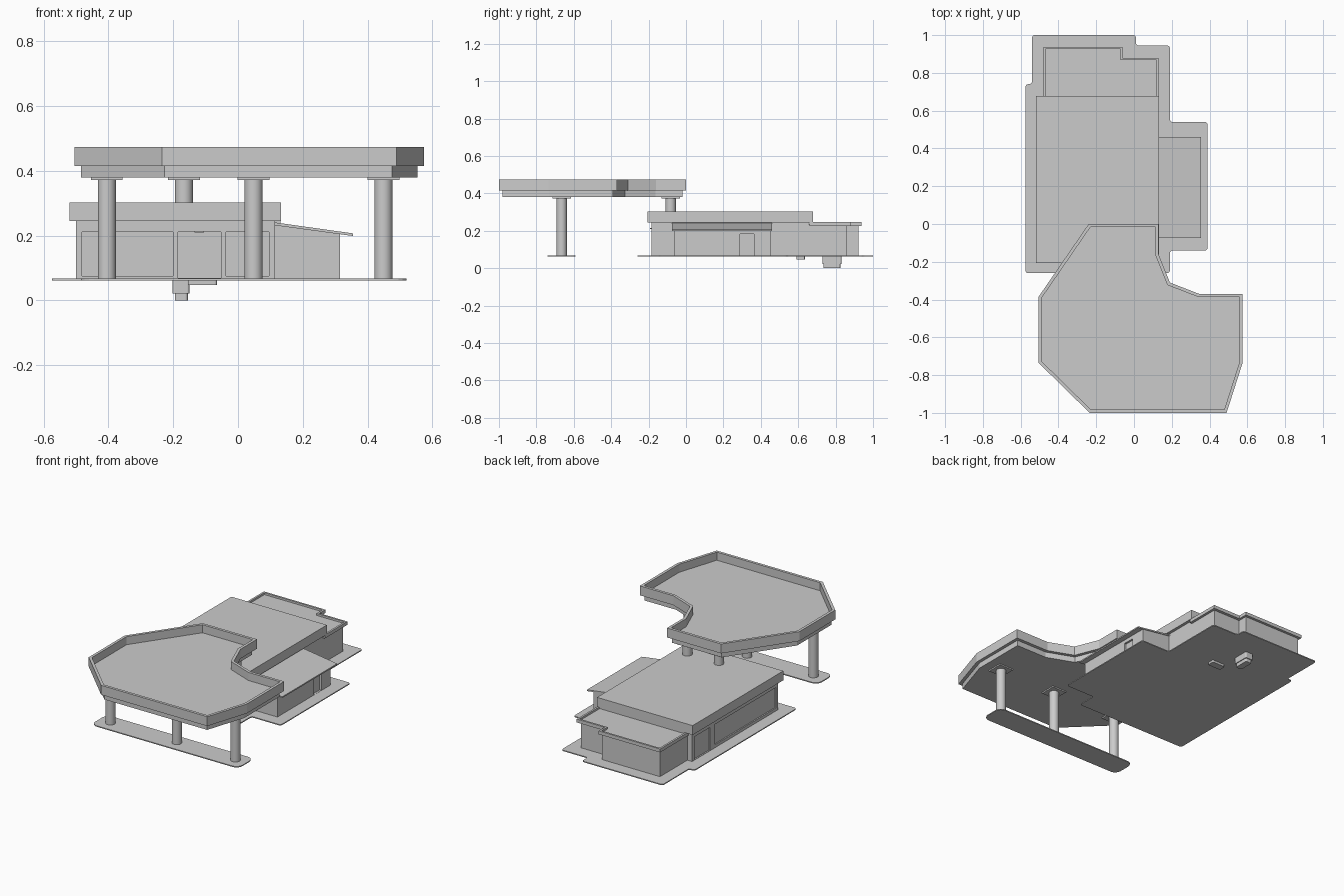
import bpy, bmesh
from mathutils import Vector

if "Cube" in bpy.data.objects:
    bpy.data.objects.remove(bpy.data.objects["Cube"])


def finish(name, bm):
    bmesh.ops.recalc_face_normals(bm, faces=bm.faces)
    me = bpy.data.meshes.new(name)
    bm.to_mesh(me)
    bm.free()
    ob = bpy.data.objects.new(name, me)
    bpy.context.collection.objects.link(ob)
    return ob


def prism(name, pts, z0, z1, rounding=0, rim=0, depth=0):
    """Extruded outline (counter-clockwise), optional rounded corners and sunken top."""
    bm = bmesh.new()
    base = bm.faces.new([bm.verts.new((x, y, z0)) for x, y in pts])
    ret = bmesh.ops.extrude_face_region(bm, geom=[base], use_keep_orig=True)
    top = [f for f in ret["geom"] if isinstance(f, bmesh.types.BMFace)]
    for v in {v for f in top for v in f.verts}:
        v.co.z = z1
    bmesh.ops.recalc_face_normals(bm, faces=bm.faces)
    if rounding:
        edges = [e for e in bm.edges if abs(e.verts[0].co.z - e.verts[1].co.z) > 1e-5]
        bmesh.ops.bevel(bm, geom=edges, offset=rounding, segments=4, profile=0.5, affect='EDGES')
    if rim:
        bmesh.ops.inset_region(bm, faces=top, thickness=rim, use_even_offset=True)
        ret = bmesh.ops.extrude_discrete_faces(bm, faces=top)
        for v in {v for f in ret["faces"] for v in f.verts}:
            v.co.z -= depth
    return finish(name, bm)


def inset(pts, d):
    """Move every edge of a counter-clockwise outline inward by d."""
    out = []
    for i, p in enumerate(pts):
        p = Vector(p)
        a = (p - Vector(pts[i - 1])).normalized()
        b = (Vector(pts[(i + 1) % len(pts)]) - p).normalized()
        n1, n2 = Vector((-a.y, a.x)), Vector((-b.y, b.x))
        out.append(tuple(p + (n1 + n2) * d / (1 + n1.dot(n2))))
    return out


def rect(x0, x1, y0, y1):
    return [(x0, y0), (x1, y0), (x1, y1), (x0, y1)]


def box(name, x0, x1, y0, y1, z0, z1, rounding=0):
    return prism(name, rect(x0, x1, y0, y1), z0, z1, rounding)


def side_profile(name, pts, y0, y1):
    """Outline in x/z swept along y."""
    bm = bmesh.new()
    base = bm.faces.new([bm.verts.new((x, y0, z)) for x, z in pts])
    ret = bmesh.ops.extrude_face_region(bm, geom=[base], use_keep_orig=True)
    for v in ret["geom"]:
        if isinstance(v, bmesh.types.BMVert):
            v.co.y = y1
    return finish(name, bm)


def column(name, x, y, z0, z1, r=0.028):
    bpy.ops.mesh.primitive_cylinder_add(vertices=32, radius=r, depth=z1 - z0,
                                        location=(x, y, (z0 + z1) / 2))
    bpy.context.object.name = name
    bpy.ops.object.shade_smooth_by_angle()


def carve(ob, boxes):
    """Cut shallow recesses into a wall."""
    for b in boxes:
        cutter = box("recess_cutter", *b)
        cutter.hide_render = True
        mod = ob.modifiers.new("recess", 'BOOLEAN')
        mod.object, mod.operation, mod.solver = cutter, 'DIFFERENCE', 'EXACT'
        bpy.context.view_layer.objects.active = ob
        bpy.ops.object.modifier_apply(modifier=mod.name)
        bpy.data.objects.remove(cutter)


G0, G = 0.061, 0.067  # slab underside and top

# Ground slab and column island
slab = [(-.575, -.26), (.19, -.26), (.19, -.14), (.39, -.14), (.39, .54), (.19, .54),
        (.19, .945), (.01, .945), (.01, 1), (-.54, 1), (-.54, .74), (-.575, .74)]
prism("ground_slab", slab, G0, G, rounding=.015)
box("column_island", -.485, .52, -.74, -.59, G0, G, rounding=.04)

# Shop walls with recessed windows and doors
walls = prism("shop_walls", [(-.50, -.185), (.115, -.185), (.115, .862), (-.073, .862),
                             (-.073, .922), (-.468, .922), (-.468, .655), (-.50, .655)], G - .001, .235)
D = .008
carve(walls, [(x0, x1, -.3, -.185 + D, z0, .211) for x0, x1, z0 in
              ((-.482, -.20, .075), (-.185, -.052, .069), (-.037, .095, .075))])
carve(walls, [(-.6, -.50 + D, y0, y1, z0, .211) for y0, y1, z0 in
              ((-.165, .43, .085), (.48, .63, .069))])
box("door_lamp", -.135, -.105, -.192, -.18, .209, .215)

# Main roof block and lower rear roof with rim
box("main_wall_top", -.50, .115, -.185, .655, .234, .246)
box("main_roof", -.52, .133, -.207, .678, .245, .303)
prism("rear_roof", [(-.48, .66), (.131, .66), (.131, .88), (-.06, .88), (-.06, .938), (-.48, .938)],
      .226, .247, rim=.012, depth=.012)

# Lean-to side room with sloping roof
room = side_profile("side_room", [(.11, G - .001), (.315, G - .001), (.315, .206), (.11, .236)], -.065, .455)
carve(room, [(.315 - .012, .4, .288, .364, .068, .182)])
side_profile("side_roof", [(.113, .232), (.355, .199), (.355, .207), (.113, .241)], -.075, .46)

# Canopy: fascia tray above a narrower soffit
canopy = [(-.235, -1), (.49, -1), (.575, -.735), (.575, -.37), (.345, -.37), (.19, -.31),
          (.13, -.16), (.13, 0), (-.24, 0), (-.505, -.385), (-.505, -.735)]
prism("canopy_fascia", canopy, .415, .473, rim=.017, depth=.05)
prism("canopy_soffit", inset(canopy, .02), .38, .416)

# Columns: three on the island, two standing on the roof
for i, (x, y, z0) in enumerate([(-.405, -.665, G0), (.048, -.665, G0), (.449, -.665, G0),
                                (-.167, -.082, .30), (.048, -.082, .30)]):
    column(f"canopy_column_{i}", x, y, z0, .376)
    box(f"column_cap_{i}", x - .049, x + .049, y - .049, y + .049, .372, .381)

# Fixtures protruding beneath the slab
box("basin", -.155, -.065, .59, .635, .047, G0 + .001, rounding=.008)
box("pedestal_top", -.203, -.15, .73, .832, .022, G0 + .001, rounding=.008)
box("pedestal_foot", -.195, -.155, .735, .827, 0, .023, rounding=.008)
